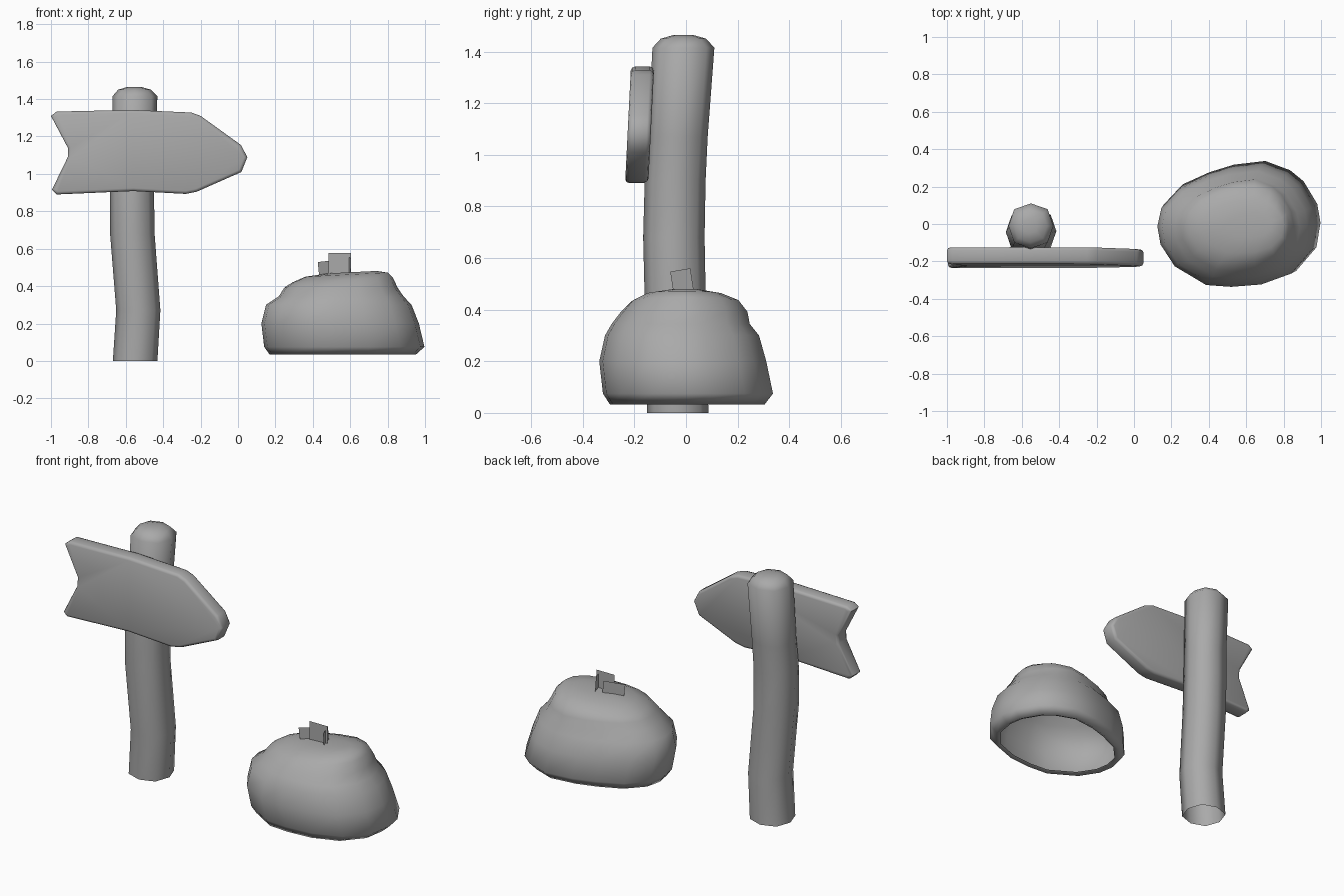
import bpy, bmesh
from math import sin, cos, pi, radians
from mathutils import Vector, Matrix

cube = bpy.data.objects.get("Cube")
if cube:
    bpy.data.objects.remove(cube, do_unlink=True)

grey = bpy.data.materials.new("mid grey")
grey.use_nodes = True
grey.diffuse_color = (0.4, 0.4, 0.4, 1)
grey.node_tree.nodes["Principled BSDF"].inputs["Base Color"].default_value = (0.4, 0.4, 0.4, 1)


def finish(name, bm, angle):
    """Turn a bmesh into a named, shaded object."""
    mesh = bpy.data.meshes.new(name)
    bm.to_mesh(mesh)
    bm.free()
    mesh.materials.append(grey)
    obj = bpy.data.objects.new(name, mesh)
    bpy.context.collection.objects.link(obj)
    bpy.ops.object.select_all(action='DESELECT')
    obj.select_set(True)
    bpy.context.view_layer.objects.active = obj
    bpy.ops.object.shade_smooth_by_angle(angle=radians(angle))
    return obj


def loft(name, rings, angle):
    """Skin rings from bottom to top; the bottom stays open, the top is capped."""
    bm = bmesh.new()
    loops = [[bm.verts.new(p) for p in ring] for ring in rings]
    n = len(loops[0])
    for low, high in zip(loops, loops[1:]):
        for i in range(n):
            j = (i + 1) % n
            bm.faces.new((low[i], low[j], high[j], high[i]))
    bm.faces.new(loops[-1])
    return finish(name, bm, angle)


# Crooked eight-sided post, slightly fuller on the diagonals: z, centre x, centre y, radius
post_path = [(0, -0.55, -0.032, 0.119), (0.27, -0.533, -0.038, 0.118),
             (0.68, -0.565, -0.047, 0.119), (0.9, -0.567, -0.042, 0.118),
             (1.07, -0.56, -0.032, 0.116), (1.415, -0.551, -0.01, 0.12),
             (1.45, -0.553, -0.01, 0.088), (1.464, -0.555, -0.01, 0.04)]
rings = []
for z, x, y, r in post_path:
    spokes = [(i * pi / 4, r * (1.05 if i % 2 else 1)) for i in range(8)]
    rings.append([(x + s * cos(a), y + s * sin(a), z) for a, s in spokes])
loft("post", rings, 60)

# Arrow board with a notched tail, rounded edges and a slight lean
outline = [(-1, 1.31), (-0.97, 1.333), (-0.57, 1.342), (-0.25, 1.328), (-0.2, 1.31),
           (0.015, 1.155), (0.05, 1.09), (0.018, 1.01), (-0.22, 0.905), (-0.28, 0.893),
           (-0.56, 0.908), (-0.97, 0.89), (-0.995, 0.915), (-0.91, 1.09), (-0.91, 1.14)]
bm = bmesh.new()
front = bm.faces.new([bm.verts.new((x, -0.225, z)) for x, z in outline])
extruded = bmesh.ops.extrude_face_region(bm, geom=[front])["geom"]
bmesh.ops.translate(bm, vec=(0, 0.09, 0),
                    verts=[v for v in extruded if isinstance(v, bmesh.types.BMVert)])
bmesh.ops.recalc_face_normals(bm, faces=bm.faces)
rims = [e for e in bm.edges if abs(e.verts[0].co.y - e.verts[1].co.y) < 0.01]
bmesh.ops.bevel(bm, geom=rims, offset=0.016, segments=2, profile=0.5, affect='EDGES')
for v in bm.verts:
    v.co.y += 0.05 * (v.co.z - 1.11)
finish("arrow_board", bm, 50)

# Hollow rock: one lopsided outline scaled to each ring's extents
plan = [(1, 0), (0.96, 0.3), (0.79, 0.67), (0.62, 0.85), (0.31, 1), (-0.08, 0.94),
        (-0.38, 0.82), (-0.72, 0.62), (-0.95, 0.3), (-1, 0), (-0.96, -0.3),
        (-0.78, -0.66), (-0.38, -0.97), (-0.06, -1), (0.32, -0.96), (0.7, -0.78),
        (0.95, -0.4)]
# z, left x, right x, front y, back y
levels = [(0.045, 0.2, 0.925, -0.275, 0.28), (0.033, 0.17, 0.95, -0.295, 0.305),
          (0.075, 0.14, 0.997, -0.322, 0.337), (0.2, 0.125, 0.967, -0.336, 0.311),
          (0.3, 0.15, 0.928, -0.314, 0.283), (0.345, 0.218, 0.885, -0.288, 0.247),
          (0.392, 0.248, 0.853, -0.252, 0.238), (0.435, 0.29, 0.828, -0.212, 0.203),
          (0.462, 0.36, 0.8, -0.155, 0.135), (0.474, 0.48, 0.74, -0.07, 0.06)]
rings = []
for z, x0, x1, y0, y1 in levels:
    ring = []
    for u, v in plan:
        x = (x0 + x1) / 2 + u * (x1 - x0) / 2
        y = (y0 + y1) / 2 + v * (y1 - y0) / 2
        ring.append((x, y, z + (0.05 * (x - 0.6) if z > 0.42 else 0)))
    rings.append(ring)
loft("rock", rings, 180)


# Small upright grass cards on top of the rock
def card(name, centre, width, height, turn, tilt):
    bm = bmesh.new()
    frame = (Matrix.Translation(Vector(centre)) @ Matrix.Rotation(radians(turn), 4, 'Z')
             @ Matrix.Rotation(radians(tilt), 4, 'Y'))
    corners = [(-1, -1), (1, -1), (1, 1), (-1, 1)]
    bm.faces.new([bm.verts.new(frame @ Vector((a * width / 2, 0, b * height / 2)))
                  for a, b in corners])
    finish(name, bm, 30)


card("grass_card_front", (0.545, -0.02, 0.517), 0.12, 0.12, 0, 0)
card("grass_card_back", (0.485, -0.01, 0.49), 0.12, 0.09, 25, -6)
card("grass_card_side", (0.592, -0.015, 0.507), 0.082, 0.095, 106, -9)
